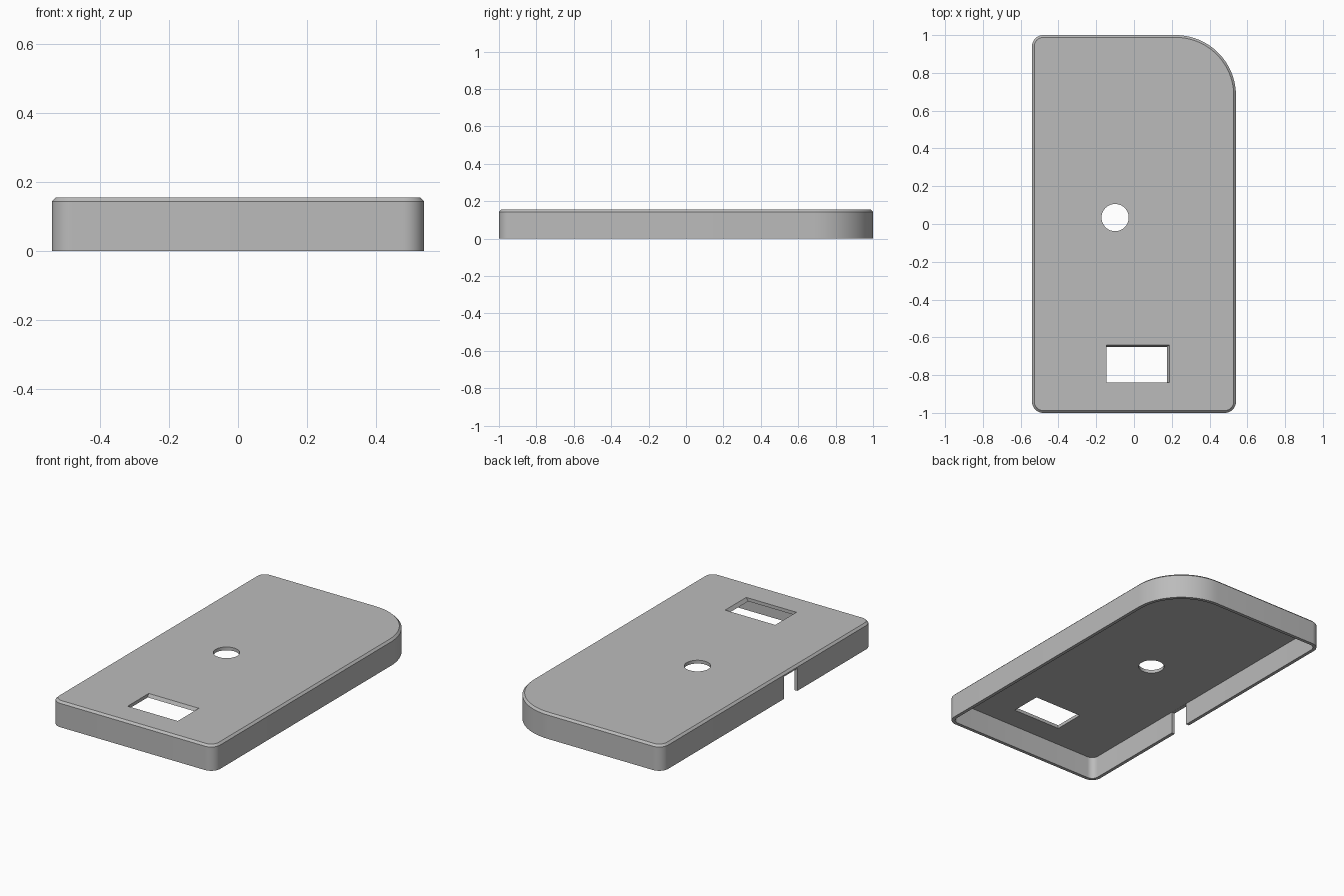
import bpy, bmesh, math

if "Cube" in bpy.data.objects:
    bpy.data.objects.remove(bpy.data.objects["Cube"], do_unlink=True)

HALF_X, HALF_Y, HEIGHT = 0.54, 1.0, 0.155
WALL, CHAMFER = 0.02, 0.012
SMALL_R, BIG_R = 0.06, 0.32
UNDERSIDE = HEIGHT - WALL

grey = bpy.data.materials.new("plain grey")
grey.use_nodes = True
colour = (0.5, 0.5, 0.5, 1)
grey.diffuse_color = colour
grey.node_tree.nodes["Principled BSDF"].inputs["Base Color"].default_value = colour


def outline(inset):
    """Rounded rectangle with one large corner, shrunk by inset."""
    corners = [(1, 1, BIG_R, 24), (-1, 1, SMALL_R, 10),
               (-1, -1, SMALL_R, 10), (1, -1, SMALL_R, 10)]
    pts = []
    for i, (sx, sy, r, steps) in enumerate(corners):
        cx, cy = sx * (HALF_X - r), sy * (HALF_Y - r)
        for k in range(steps + 1):
            a = math.pi / 2 * (i + k / steps)
            pts.append((cx + (r - inset) * math.cos(a), cy + (r - inset) * math.sin(a)))
    return pts


def loft(name, loops):
    """Solid skinned through stacked loops of (points, z), capped at both ends."""
    bm = bmesh.new()
    rings = [[bm.verts.new((x, y, z)) for x, y in pts] for pts, z in loops]
    for a, b in zip(rings, rings[1:]):
        for i in range(len(a)):
            j = (i + 1) % len(a)
            bm.faces.new((a[i], a[j], b[j], b[i]))
    bm.faces.new(rings[0])
    bm.faces.new(rings[-1])
    bmesh.ops.recalc_face_normals(bm, faces=bm.faces)
    mesh = bpy.data.meshes.new(name)
    bm.to_mesh(mesh)
    bm.free()
    obj = bpy.data.objects.new(name, mesh)
    bpy.context.collection.objects.link(obj)
    mesh.materials.append(grey)
    return obj


def rect(x0, x1, y0, y1):
    return [(x0, y0), (x1, y0), (x1, y1), (x0, y1)]


# Hollow cover: inner ceiling, inner wall, rim, outer wall, chamfer, top
cover = loft("cover", [(outline(WALL), UNDERSIDE), (outline(WALL), 0), (outline(0), 0),
                       (outline(0), HEIGHT - CHAMFER), (outline(CHAMFER), HEIGHT)])

# Round hole, rectangular window with two sloped sides, and side wall notch
circle = [(-0.1 + 0.072 * math.cos(math.tau * i / 48),
           0.034 + 0.072 * math.sin(math.tau * i / 48)) for i in range(48)]
notch = rect(-0.6, -0.505, -0.285, -0.16)
cutters = [
    loft("hole_cutter", [(circle, 0.1), (circle, 0.2)]),
    loft("window_cutter", [(rect(-0.145, 0.175, -0.84, -0.65), UNDERSIDE - 0.01),
                           (rect(-0.145, 0.175, -0.84, -0.65), UNDERSIDE),
                           (rect(-0.145, 0.188, -0.84, -0.64), HEIGHT),
                           (rect(-0.145, 0.188, -0.84, -0.64), HEIGHT + 0.02)]),
    loft("notch_cutter", [(notch, -0.05), (notch, UNDERSIDE - 0.001)]),
]

bpy.ops.object.select_all(action="DESELECT")
bpy.context.view_layer.objects.active = cover
cover.select_set(True)
for cutter in cutters:
    cutter.hide_render = True
    mod = cover.modifiers.new(cutter.name, "BOOLEAN")
    mod.operation, mod.solver, mod.object = "DIFFERENCE", "EXACT", cutter
    bpy.ops.object.modifier_apply(modifier=mod.name)
    bpy.data.objects.remove(cutter, do_unlink=True)

bpy.ops.object.shade_smooth_by_angle(angle=math.radians(30))
